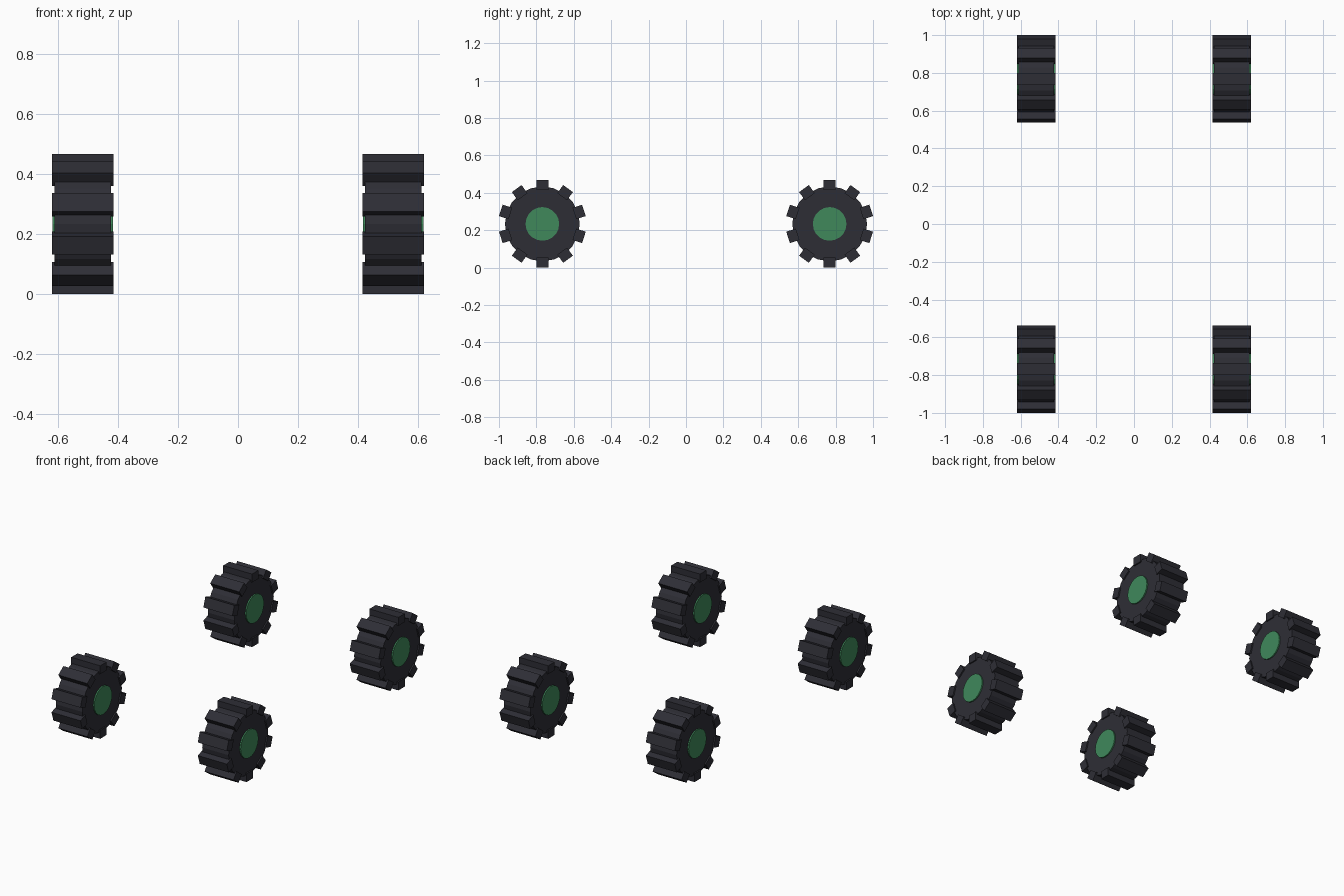
import bpy
import bmesh
from math import pi
from mathutils import Matrix, Vector

cube = bpy.data.objects.get("Cube")
if cube:
    bpy.data.objects.remove(cube, do_unlink=True)


def material(name, color):
    mat = bpy.data.materials.new(name)
    mat.use_nodes = True
    mat.diffuse_color = color
    mat.node_tree.nodes["Principled BSDF"].inputs["Base Color"].default_value = color
    return mat


rubber = material("dark rubber", (0.027, 0.027, 0.036, 1))
green = material("green hub", (0.05, 0.25, 0.105, 1))

RADIUS = 0.2335      # outer radius over the lugs
LUGS = 10
AXLE_X, AXLE_Y = 0.518, 0.768


def add_disc(bm, radius, width, sides):
    """Capped cylinder lying along x."""
    bmesh.ops.create_cone(bm, cap_ends=True, segments=sides, radius1=radius,
                          radius2=radius, depth=width,
                          matrix=Matrix.Rotation(pi / 2, 4, "Y"))


def add_lug(bm, angle):
    """Tread block set into the tyre, pointing outward."""
    inner = 0.18
    place = (Matrix.Rotation(angle, 4, "X")
             @ Matrix.Translation((0, 0, (RADIUS + inner) / 2))
             @ Matrix.Diagonal((0.205, 0.064, RADIUS - inner, 1)))
    bmesh.ops.create_cube(bm, size=1, matrix=place)


def finish(bm, name, mat):
    mesh = bpy.data.meshes.new(name)
    bm.to_mesh(mesh)
    bm.free()
    mesh.materials.append(mat)
    return mesh


# Tyre body with tread lugs
bm = bmesh.new()
add_disc(bm, 0.2, 0.187, 20)
for i in range(LUGS):
    add_lug(bm, 2 * pi * i / LUGS)
tyre_mesh = finish(bm, "tyre", rubber)

# Hub standing slightly proud on both sides
bm = bmesh.new()
add_disc(bm, 0.09, 0.203, 20)
hub_mesh = finish(bm, "hub", green)

# Four wheels
for end, sy in (("front", -1), ("rear", 1)):
    for side, sx in (("left", 1), ("right", -1)):
        for part, mesh in (("tyre", tyre_mesh), ("hub", hub_mesh)):
            obj = bpy.data.objects.new(f"{end}_{side}_{part}", mesh)
            obj.location = Vector((sx * AXLE_X, sy * AXLE_Y, RADIUS))
            bpy.context.collection.objects.link(obj)
